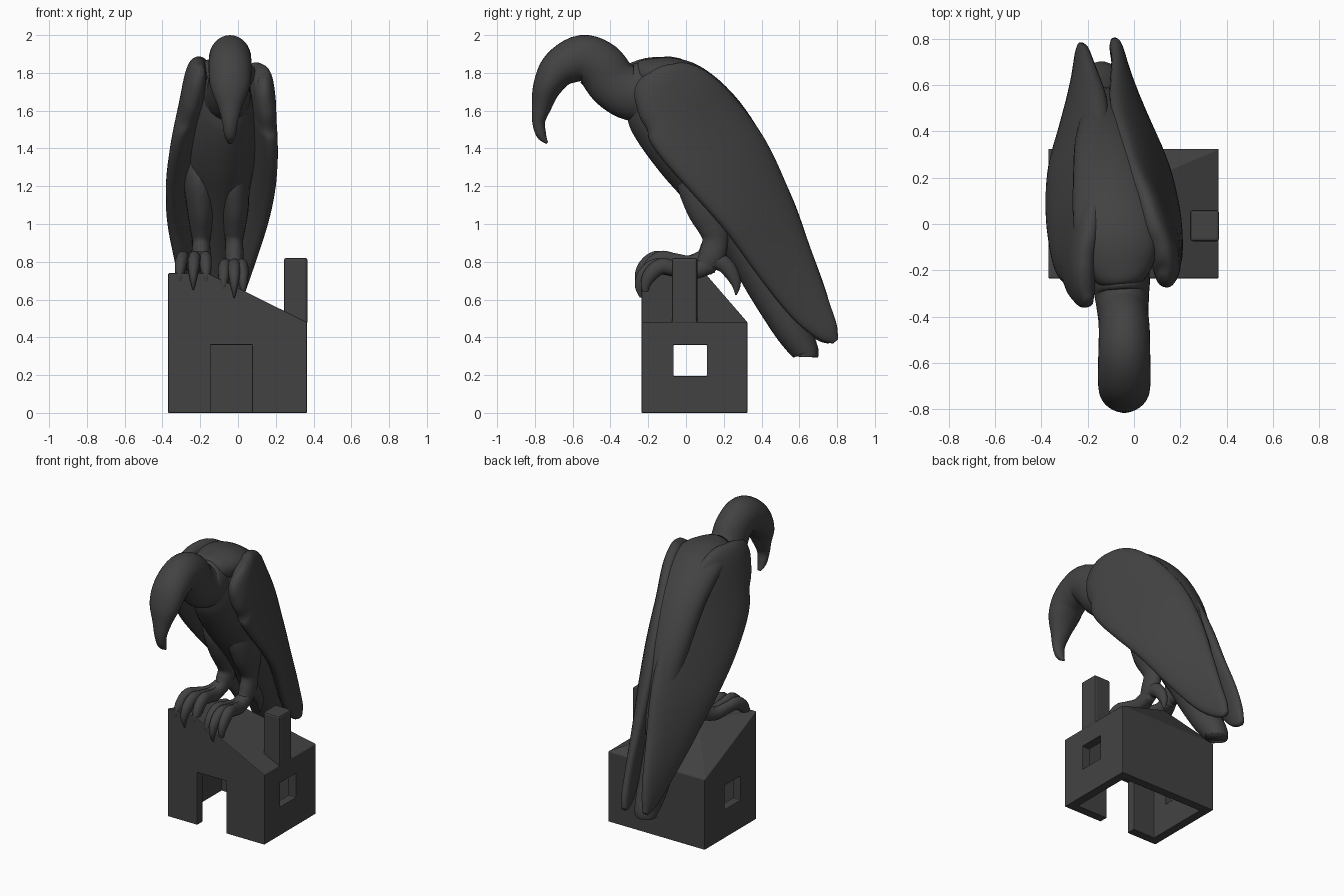
import bpy, bmesh
from math import sin, cos, pi, radians, copysign
from mathutils import Vector

if "Cube" in bpy.data.objects:
    bpy.data.objects.remove(bpy.data.objects["Cube"])

grey = bpy.data.materials.new("charcoal grey")
grey.use_nodes = True
grey.diffuse_color = (0.055, 0.055, 0.055, 1)
grey.node_tree.nodes["Principled BSDF"].inputs["Base Color"].default_value = grey.diffuse_color


def make(name, bm, smooth=False):
    bmesh.ops.recalc_face_normals(bm, faces=bm.faces)
    mesh = bpy.data.meshes.new(name)
    bm.to_mesh(mesh)
    bm.free()
    mesh.materials.append(grey)
    ob = bpy.data.objects.new(name, mesh)
    bpy.context.collection.objects.link(ob)
    if smooth:
        mesh.shade_smooth()
    return ob


def spline(a, b, c, d, t):
    return [0.5 * (2 * q + (r - p) * t + (2 * p - 5 * q + 4 * r - s) * t * t
                   + (3 * q - p - 3 * r + s) * t ** 3) for p, q, r, s in zip(a, b, c, d)]


def sweep(name, stations, sides=24, steps=5, power=1.0):
    """Smooth tube through stations (x, y, z, half depth, half width, tilt in degrees)."""
    st = [tuple(s) + (0,) * (6 - len(s)) for s in stations]
    st = [st[0]] + st + [st[-1]]
    pts = [spline(*st[i:i + 4], k / steps) for i in range(len(st) - 3) for k in range(steps)]
    pts.append(list(st[-1]))
    bm = bmesh.new()
    rings = []
    for i, p in enumerate(pts):
        tangent = Vector(pts[min(i + 1, len(pts) - 1)][:3]) - Vector(pts[max(i - 1, 0)][:3])
        tangent.normalize()
        side = Vector((1, 0, 0))
        side = (side - tangent * side.dot(tangent)).normalized()
        depth = tangent.cross(side)
        t = radians(p[5])
        d = depth * cos(t) + side * sin(t)
        w = side * cos(t) - depth * sin(t)
        ring = []
        for k in range(sides):
            c, s = cos(2 * pi * k / sides), sin(2 * pi * k / sides)
            c, s = (copysign(abs(v) ** power, v) for v in (c, s))
            ring.append(bm.verts.new(Vector(p[:3]) + d * c * max(p[3], .004) + w * s * max(p[4], .004)))
        rings.append(ring)
    for a, b in zip(rings, rings[1:]):
        for k in range(sides):
            bm.faces.new((a[k], a[(k + 1) % sides], b[(k + 1) % sides], b[k]))
    bm.faces.new(rings[0])
    bm.faces.new(rings[-1])
    return make(name, bm, True)


def box(name, x0, x1, y0, y1, z0, z1):
    bm = bmesh.new()
    bmesh.ops.create_cube(bm, size=1)
    for v in bm.verts:
        v.co = ((x0 + x1) / 2 + v.co.x * (x1 - x0), (y0 + y1) / 2 + v.co.y * (y1 - y0),
                (z0 + z1) / 2 + v.co.z * (z1 - z0))
    return make(name, bm)


def house_block(name, inset, floor):
    """Box with a hipped roof that rises to a short ridge near one side."""
    l, r, f, b = -.37 + inset, .365 - inset, -.235 + inset, .325 - inset
    eave, top = .48 - inset * .6, .74 - inset
    bm = bmesh.new()
    bl, br, fr, fl = [bm.verts.new((x, y, floor)) for x, y in ((l, b), (r, b), (r, f), (l, f))]
    BL, BR, FR = [bm.verts.new((x, y, eave)) for x, y in ((l, b), (r, b), (r, f))]
    FL = bm.verts.new((l, f, top))
    FP, P = bm.verts.new((-.16, f, top)), bm.verts.new((-.16, .1, top))
    for face in ((bl, br, fr, fl), (bl, br, BR, BL), (br, fr, FR, BR), (fr, fl, FL, FP, FR),
                 (fl, bl, BL, FL), (FR, BR, P, FP), (BR, BL, P), (BL, FL, P), (FL, FP, P)):
        bm.faces.new(face)
    return make(name, bm)


def bevel(ob, width):
    mod = ob.modifiers.new("edge", "BEVEL")
    mod.width, mod.segments = width, 2


# House: hollow shell with a doorway and two side windows
house = house_block("house", 0, 0)
cutters = [house_block("room_cutter", .06, -.1),
           box("door_cutter", -.145, .075, -.4, -.1, -.1, .36),
           box("window_cutter", -.6, .6, -.065, .11, .195, .36)]
bpy.context.view_layer.objects.active = house
for c in cutters:
    mod = house.modifiers.new("cut", "BOOLEAN")
    mod.operation, mod.solver, mod.object = "DIFFERENCE", "EXACT", c
    bpy.ops.object.modifier_apply(modifier=mod.name)
    bpy.data.objects.remove(c)
bevel(house, .004)

# Chimney
chimney = box("chimney", .243, .368, -.075, .06, .47, .82)
bevel(chimney, .012)

# Head, beak and neck in one curve
HX = -.042
sweep("head_and_neck", [
    (HX, -.735, 1.428, .006, .012), (HX, -.765, 1.47, .026, .03), (HX, -.78, 1.54, .034, .042),
    (HX, -.765, 1.62, .052, .064), (HX, -.735, 1.725, .076, .104), (HX, -.67, 1.823, .102, .114),
    (HX, -.555, 1.876, .124, .112), (HX, -.458, 1.836, .134, .11),
    (HX - .005, -.39, 1.75, .136, .11), (HX - .01, -.315, 1.7, .142, .117),
    (HX - .015, -.23, 1.69, .165, .125), (HX - .02, -.1, 1.63, .15, .11)], sides=32)


def mid(y):
    # The bird stands turned a little, so its midline drifts sideways
    return -.08 - .095 * y


# Body with the tail
sweep("body", [(mid(y), y, z, d, w) for y, z, d, w in (
    (-.275, 1.74, .04, .04), (-.25, 1.72, .13, .1), (-.17, 1.66, .195, .14), (-.07, 1.56, .225, .17),
    (.05, 1.4, .225, .185), (.18, 1.21, .2, .165), (.33, .94, .16, .135), (.45, .67, .125, .115),
    (.55, .46, .095, .1), (.618, .35, .078, .08), (.635, .32, .068, .074), (.636, .296, .063, .07))], sides=32)

# Rounded back that fills the space between the wings
sweep("back", [(mid(y), y, z, d, w) for y, z, d, w in (
    (-.27, 1.785, .03, .05), (-.25, 1.785, .075, .1), (-.18, 1.787, .09, .15), (-.07, 1.785, .095, .18),
    (.05, 1.733, .1, .18), (.2, 1.59, .102, .165), (.34, 1.37, .102, .145), (.44, 1.14, .092, .115),
    (.52, .93, .072, .085), (.57, .8, .02, .03))], sides=32)

# Folded wings: depth, thickness and inward lean at each station
WING = ((-.24, 1.76, .165, .03, .02, 0), (-.215, 1.74, .178, .1, .045, 3),
        (-.15, 1.7, .185, .175, .062, 8), (-.05, 1.635, .177, .24, .066, 15),
        (.07, 1.5, .165, .27, .066, 22), (.23, 1.3, .152, .265, .064, 27),
        (.38, 1.065, .132, .225, .06, 30), (.515, .81, .11, .172, .05, 25),
        (.65, .57, .09, .115, .037, 15), (.745, .435, .077, .065, .03, 8), (.79, .38, .072, .02, .016, 5))
for name, sign, push in (("left_wing", 1, 0), ("right_wing", -1, 1)):
    path = []
    for i, (y, z, off, d, w, tilt) in enumerate(WING):
        fade = push * max(0, 1 - i / 6)
        shift = .018 - .02 * i / 10 + .01 * fade
        tip = -.02 * push if i > 8 else 0
        path.append((mid(y) + shift + sign * off, y - .1 * fade + tip, z + .055 * fade,
                     d, w, sign * tilt))
    sweep(name, path, sides=32, power=.85)

# Legs, feet and hooked claws
for name, x, drop, toes in (("left", -.02, .04, (-.055, .0, .045)), ("right", -.195, 0, (-.11, -.04, .025))):
    sweep(name + "_leg", [(x - .02, .1, 1.4, .1, .05), (x - .01, .1, 1.25, .15, .085),
                          (x, .12, 1.1, .125, .078), (x, .15, .98, .088, .06),
                          (x, .155, .91, .068, .047), (x, .135, .85 - drop / 2, .068, .05),
                          (x, .09, .8 - drop, .05, .04)], sides=20)
    for i, dx in enumerate(toes):
        back = .03 * abs(i - 1)
        sweep(f"{name}_toe_{i}", [(x + px * dx, y + back * px, z - drop, r, r * .8) for px, y, z, r in (
            (0, .13, .83, .052), (.4, .02, .79, .044), (.7, -.08, .805, .04), (.9, -.16, .815, .042),
            (1, -.22, .77, .038), (1.05, -.247, .71, .024), (1.05, -.24, .65, .004))], sides=14)
    sweep(name + "_hind_toe", [(x, y, z - drop * .4, r, r * .85) for y, z, r in (
        (.11, .83, .05), (.19, .81, .045), (.235, .765, .04), (.265, .70, .026), (.265, .64, .004))],
        sides=14)
